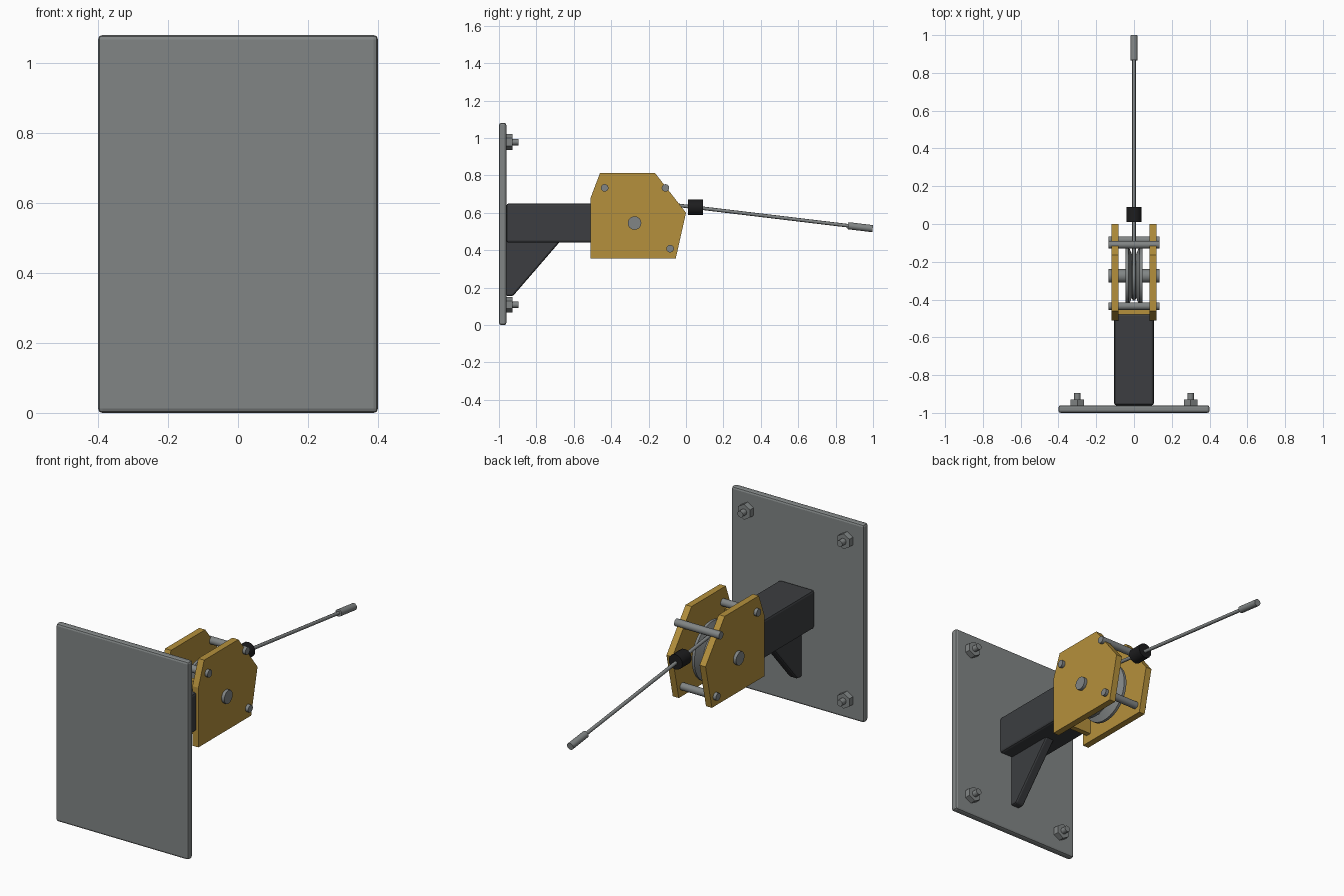
import bpy, bmesh, math
from mathutils import Vector

if "Cube" in bpy.data.objects:
    bpy.data.objects.remove(bpy.data.objects["Cube"])


def material(name, rgb):
    m = bpy.data.materials.new(name)
    m.diffuse_color = (*rgb, 1)
    m.use_nodes = True
    m.node_tree.nodes["Principled BSDF"].inputs["Base Color"].default_value = m.diffuse_color
    return m


GOLD = material("gold_paint", (0.46, 0.28, 0.045))
DARK = material("dark_steel", (0.045, 0.048, 0.052))
RUBBER = material("black_rubber", (0.012, 0.012, 0.013))
STEEL = material("steel", (0.22, 0.235, 0.235))


def finish(name, bm, mat=None, bevel=0, segments=2, smooth=False):
    bmesh.ops.recalc_face_normals(bm, faces=bm.faces)
    me = bpy.data.meshes.new(name)
    bm.to_mesh(me)
    bm.free()
    ob = bpy.data.objects.new(name, me)
    bpy.context.collection.objects.link(ob)
    if mat:
        me.materials.append(mat)
    if bevel:
        b = ob.modifiers.new("bevel", 'BEVEL')
        b.width, b.segments = bevel, segments
    if smooth:
        bpy.ops.object.select_all(action='DESELECT')
        ob.select_set(True)
        bpy.context.view_layer.objects.active = ob
        bpy.ops.object.shade_smooth_by_angle(angle=math.radians(35))
    return ob


def prism(name, profile, x0, x1, **kw):
    """Extrude a (y, z) outline from x0 to x1."""
    bm = bmesh.new()
    face = bm.faces.new([bm.verts.new((x0, y, z)) for y, z in profile])
    ext = bmesh.ops.extrude_face_region(bm, geom=[face])
    verts = [g for g in ext["geom"] if isinstance(g, bmesh.types.BMVert)]
    bmesh.ops.translate(bm, verts=verts, vec=(x1 - x0, 0, 0))
    return finish(name, bm, **kw)


def box(name, x, y, z, **kw):
    return prism(name, [(y[0], z[0]), (y[1], z[0]), (y[1], z[1]), (y[0], z[1])], *x, **kw)


def rod(name, p, q, r, sides=24, turn=0, **kw):
    """Cylinder from p to q."""
    p, q = Vector(p), Vector(q)
    d = q - p
    bm = bmesh.new()
    bmesh.ops.create_cone(bm, cap_ends=True, segments=sides, radius1=r, radius2=r, depth=d.length)
    ob = finish(name, bm, smooth=sides > 8, **kw)
    ob.rotation_mode = 'QUATERNION'
    ob.rotation_quaternion = d.to_track_quat('Z', 'Y')
    ob.location = (p + q) / 2
    return ob


# wall plate, arm and gusset
box("wall_plate", (-0.4, 0.4), (-1, -0.96), (0, 1.08), mat=STEEL, bevel=0.012)
box("support_arm", (-0.105, 0.105), (-0.96, -0.475), (0.44, 0.65), mat=DARK, bevel=0.012)
prism("gusset", [(-0.965, 0.45), (-0.67, 0.45), (-0.925, 0.155), (-0.965, 0.155)],
      -0.028, 0.028, mat=DARK, bevel=0.01)

# anchor bolts with hex nuts
for x in (-0.3, 0.3):
    for z in (0.108, 0.978):
        rod("anchor_nut", (x, -0.965, z), (x, -0.928, z), 0.042, sides=6, mat=STEEL)
        rod("anchor_stud", (x, -0.965, z), (x, -0.895, z), 0.017, sides=16, mat=STEEL)

# gold side plates joined by a back plate
outline = [(-0.51, 0.355), (-0.51, 0.68), (-0.46, 0.812), (-0.165, 0.812), (0, 0.6), (-0.055, 0.355)]
for s in (-1, 1):
    prism("side_plate", outline, s * 0.082, s * 0.118, mat=GOLD)
box("back_plate", (-0.083, 0.083), (-0.48, -0.45), (0.40, 0.69), mat=GOLD)

# spacer rods and pulley axle
for y, z in ((-0.435, 0.733), (-0.11, 0.733), (-0.085, 0.408)):
    rod("spacer_rod", (-0.135, y, z), (0.135, y, z), 0.02, mat=STEEL)
CY, CZ = -0.275, 0.545
rod("pulley_axle", (-0.135, CY, CZ), (0.135, CY, CZ), 0.036, mat=STEEL)

# grooved pulley wheel, turned around the x axis
bm = bmesh.new()
section = [(-0.045, 0.03), (-0.045, 0.16), (-0.03, 0.16), (-0.01, 0.112),
           (0.01, 0.112), (0.03, 0.16), (0.045, 0.16), (0.045, 0.03)]
loop = [bm.verts.new((x, CY, CZ + r)) for x, r in section]
edges = [bm.edges.new((loop[i], loop[(i + 1) % len(loop)])) for i in range(len(loop))]
bmesh.ops.spin(bm, geom=loop + edges, cent=(0, CY, CZ), axis=(1, 0, 0),
               angle=math.tau, steps=48, use_merge=True)
bmesh.ops.remove_doubles(bm, verts=bm.verts, dist=1e-5)
finish("pulley_wheel", bm, mat=STEEL, smooth=True)

# cable: wraps the pulley, leaves at a tangent and slopes down
slope = math.atan(0.12)
R = 0.122
start = math.pi / 2 - slope
path = [(CY + R * math.cos(a), CZ + R * math.sin(a))
        for a in (start + math.pi * (1 - i / 24) for i in range(25))]
d = Vector((0, math.cos(slope), -math.sin(slope)))
tangent = Vector((0, *path[-1]))


def on_cable(y):
    return tangent + d * ((y - tangent.y) / d.y)


path.append(tuple(on_cable(0.95))[1:])
cu = bpy.data.curves.new("cable", 'CURVE')
cu.dimensions = '3D'
cu.bevel_depth, cu.bevel_resolution = 0.0095, 2
cu.use_fill_caps = True
sp = cu.splines.new('POLY')
sp.points.add(len(path) - 1)
for pt, (y, z) in zip(sp.points, path):
    pt.co = (0, y, z, 1)
cu.materials.append(STEEL)
bpy.context.collection.objects.link(bpy.data.objects.new("cable", cu))

# rubber stop and crimped cable end
c = on_cable(0.05)
rod("rubber_stop", (0, 0.01, c.z), (0, 0.09, c.z), 0.041, sides=16, mat=RUBBER)
rod("cable_end", on_cable(0.866), on_cable(0.998), 0.019, sides=16, mat=STEEL)
